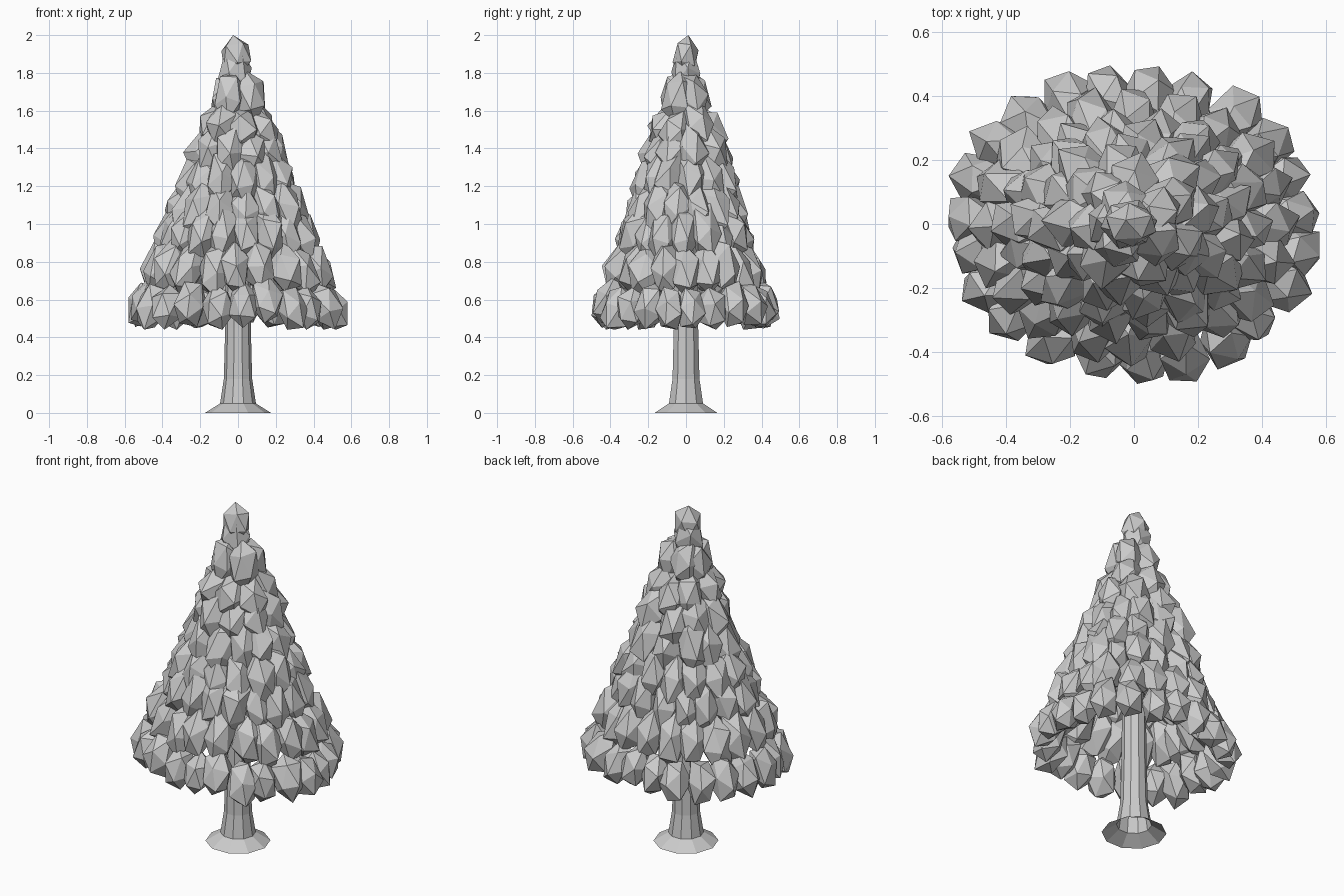
import bpy, bmesh, math, random
from mathutils import Vector, Matrix, Euler

if "Cube" in bpy.data.objects:
    bpy.data.objects.remove(bpy.data.objects["Cube"])

random.seed(7)


def finish(name, bm):
    mesh = bpy.data.meshes.new(name)
    bm.to_mesh(mesh)
    bm.free()
    obj = bpy.data.objects.new(name, mesh)
    bpy.context.collection.objects.link(obj)
    return obj


def lathe(name, profile, sides):
    """Low-poly turned tube from (radius, height) pairs, open underneath."""
    bm = bmesh.new()
    rings = []
    for r, z in profile:
        rings.append([bm.verts.new((r * math.cos(math.tau * i / sides),
                                    r * math.sin(math.tau * i / sides), z))
                      for i in range(sides)])
    for a, b in zip(rings, rings[1:]):
        for i in range(sides):
            j = (i + 1) % sides
            bm.faces.new((a[i], a[j], b[j], b[i]))
    bm.faces.new(rings[-1])
    return finish(name, bm)


def add_clump(bm, centre, angle, size, lean=0.0, jitter=0.12):
    """One faceted leaf clump: a randomly turned, uneven icosahedron leaning inward."""
    spin = Euler([random.uniform(0, math.tau) for _ in range(3)]).to_matrix().to_4x4()
    shear = Matrix.Identity(4)
    shear[0][2] = -lean
    place = (Matrix.Translation(centre) @ Matrix.Rotation(angle, 4, 'Z') @ shear
             @ Matrix.Diagonal((*size, 1)) @ spin)
    clump = bmesh.ops.create_icosphere(bm, subdivisions=1, radius=1)["verts"]
    for v in clump:
        v.co = place @ (v.co * random.uniform(1 - jitter, 1 + jitter))


def tier(name, z, rx, ry, count, size, lean):
    """Elliptical ring of clumps whose outer edge is rx by ry."""
    bm = bmesh.new()
    phase = random.uniform(0, 1)
    for i in range(count):
        a = math.tau * (i + phase + random.uniform(-0.15, 0.15)) / count
        inset = size[0] * 0.92 + random.uniform(-0.015, 0.015)
        centre = Vector(((rx - inset) * math.cos(a), (ry - inset) * math.sin(a),
                         z + random.uniform(-0.02, 0.02)))
        add_clump(bm, centre, a, size, lean)
    # keep the lowest skirt inside the silhouette
    for v in bm.verts:
        v.co.z = max(v.co.z, 0.44)
        v.co.x = max(-0.58, min(0.58, v.co.x))
        v.co.y = max(-0.5, min(0.5, v.co.y))
    return finish(name, bm)


# Trunk with flared foot, running up inside the foliage
lathe("trunk", [(0.175, 0), (0.095, 0.05), (0.075, 0.18), (0.068, 0.45), (0.06, 1.2)], 10)

# Foliage tiers: height, x radius, y radius, clump count, clump half-sizes, inward lean
tiers = [
    (0.57, 0.59, 0.505, 23, (0.095, 0.085, 0.130), 0.20),
    (0.77, 0.515, 0.43, 20, (0.105, 0.088, 0.150), 0.30),
    (0.95, 0.435, 0.37, 18, (0.105, 0.085, 0.160), 0.30),
    (1.09, 0.385, 0.33, 15, (0.105, 0.088, 0.150), 0.30),
    (1.24, 0.320, 0.285, 12, (0.110, 0.088, 0.160), 0.25),
    (1.39, 0.265, 0.235, 9, (0.105, 0.090, 0.150), 0.25),
    (1.51, 0.220, 0.200, 7, (0.105, 0.088, 0.130), 0.25),
    (1.67, 0.150, 0.135, 5, (0.085, 0.085, 0.140), 0.15),
]
for n, (z, rx, ry, count, size, lean) in enumerate(tiers, 1):
    tier(f"foliage_tier_{n}", z, rx, ry, count, size, lean)

# Blunt crown on top
bm = bmesh.new()
add_clump(bm, Vector((-0.015, 0, 1.82)), 0, (0.090, 0.080, 0.15), jitter=0.04)
add_clump(bm, Vector((-0.01, 0, 1.91)), 0, (0.085, 0.072, 0.11), jitter=0.04)
top = max(v.co.z for v in bm.verts)
for v in bm.verts:
    v.co.z += 2.0 - top
finish("crown_tip", bm)
